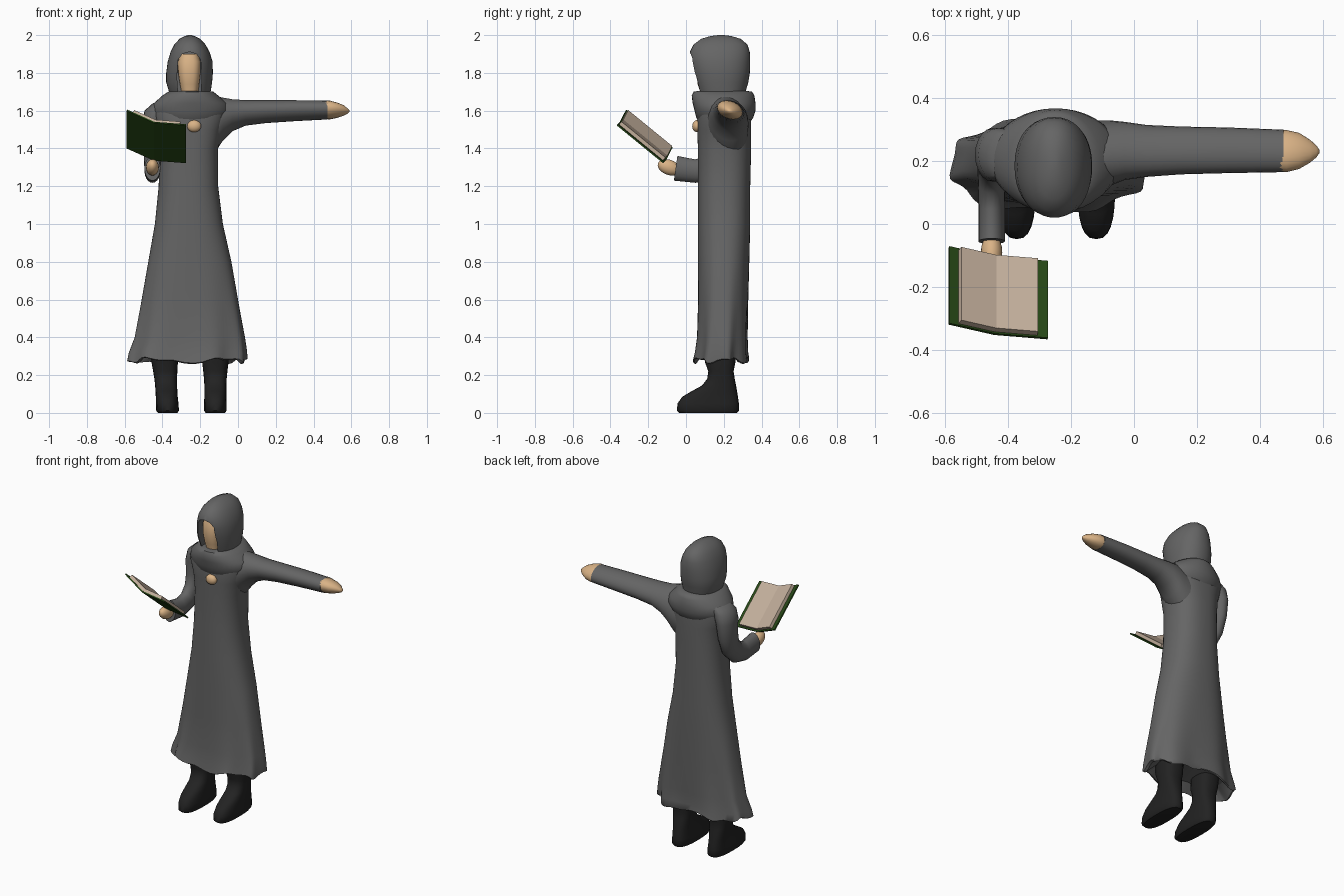
import bpy, bmesh, math
from mathutils import Vector


def material(name, rgb):
    m = bpy.data.materials.new(name)
    m.diffuse_color = (*rgb, 1)
    return m


GREY = material("robe grey", (0.13, 0.13, 0.13))
SKIN = material("skin", (0.70, 0.45, 0.24))
BLACK = material("boot black", (0.016, 0.016, 0.016))
GREEN = material("cover green", (0.02, 0.065, 0.008))
PAPER = material("paper", (0.56, 0.44, 0.34))


def finish(bm, name, mat, angle=50):
    bmesh.ops.recalc_face_normals(bm, faces=bm.faces)
    me = bpy.data.meshes.new(name)
    bm.to_mesh(me)
    bm.free()
    ob = bpy.data.objects.new(name, me)
    bpy.context.collection.objects.link(ob)
    me.materials.append(mat)
    if angle:
        bpy.ops.object.select_all(action='DESELECT')
        ob.select_set(True)
        bpy.context.view_layer.objects.active = ob
        bpy.ops.object.shade_smooth_by_angle(angle=math.radians(angle))
    return ob


def skin_rings(rings, name, mat, angle=50):
    """Bridge equal-length rings of points and cap both ends."""
    bm = bmesh.new()
    vs = [[bm.verts.new(p) for p in r] for r in rings]
    n = len(vs[0])
    for a, b in zip(vs, vs[1:]):
        for i in range(n):
            j = (i + 1) % n
            bm.faces.new((a[i], a[j], b[j], b[i]))
    bm.faces.new(vs[0])
    bm.faces.new(vs[-1])
    return finish(bm, name, mat, angle)


def oval(lo_u, hi_u, lo_v, hi_v, n, power=2.0):
    """Superellipse filling a rectangle."""
    pts = []
    for i in range(n):
        c, s = math.cos(math.tau * i / n), math.sin(math.tau * i / n)
        e = 2 / power
        pts.append(((lo_u + hi_u) / 2 + (hi_u - lo_u) / 2 * math.copysign(abs(c) ** e, c),
                    (lo_v + hi_v) / 2 + (hi_v - lo_v) / 2 * math.copysign(abs(s) ** e, s)))
    return pts


def stack_z(name, rows, mat, n=32, power=2.0, wobble=None):
    """Loft along z from rows (z, x0, x1, y0, y1)."""
    rings = []
    for z, x0, x1, y0, y1 in rows:
        ring = [Vector((u, v, z)) for u, v in oval(x0, x1, y0, y1, n, power)]
        if wobble:
            ring = [wobble(p, math.tau * i / n) for i, p in enumerate(ring)]
        rings.append(ring)
    return skin_rings(rings, name, mat)


def stack_x(name, rows, mat, n=20, shear=0.0):
    """Loft along x from rows (x, y0, y1, z0, z1)."""
    rings = [[Vector((x, u, v - shear * (u - 0.23))) for u, v in oval(y0, y1, z0, z1, n)]
             for x, y0, y1, z0, z1 in rows]
    return skin_rings(rings, name, mat)


def ball(name, loc, size, mat, tilt=0.0):
    bm = bmesh.new()
    bmesh.ops.create_uvsphere(bm, u_segments=20, v_segments=12, radius=1)
    ob = finish(bm, name, mat, 60)
    ob.location, ob.scale, ob.rotation_euler = loc, size, (tilt, 0, 0)
    return ob


# Robe with a flared, ragged hem
def ragged(p, a):
    k = max(0, 1 - (p.z - 0.27) / 0.45) ** 2
    p = p.copy()
    p.x += k * 0.008 * math.sin(9 * a)
    p.y += k * 0.010 * math.sin(7 * a + 1)
    p.z += max(0, 1 - (p.z - 0.27) / 0.1) * 0.012 * (math.sin(5 * a) + math.sin(11 * a + 2) * 0.6)
    return p


stack_z("robe", [
    (0.33, -0.50, -0.04, 0.09, 0.29), (0.275, -0.57, 0.03, 0.05, 0.325),
    (0.28, -0.582, 0.045, 0.042, 0.33), (0.32, -0.575, 0.045, 0.05, 0.325),
    (0.40, -0.545, 0.035, 0.06, 0.325), (0.60, -0.51, 0.0, 0.063, 0.33),
    (0.80, -0.475, -0.035, 0.063, 0.335), (1.00, -0.44, -0.08, 0.063, 0.34),
    (1.20, -0.42, -0.105, 0.063, 0.34), (1.40, -0.415, -0.105, 0.063, 0.345),
    (1.50, -0.425, -0.085, 0.06, 0.345), (1.58, -0.45, -0.06, 0.06, 0.345),
    (1.65, -0.43, -0.07, 0.07, 0.34), (1.69, -0.36, -0.14, 0.10, 0.32)],
    GREY, 64, 2.4, ragged)

# Draped cowl around the neck
stack_z("cowl", [
    (1.53, -0.41, -0.09, 0.08, 0.33), (1.56, -0.44, -0.06, 0.055, 0.355),
    (1.60, -0.46, -0.04, 0.045, 0.368), (1.64, -0.445, -0.055, 0.035, 0.368),
    (1.68, -0.40, -0.105, 0.03, 0.362), (1.70, -0.37, -0.13, 0.04, 0.35),
    (1.705, -0.34, -0.16, 0.07, 0.32)], GREY, 40)

# Hood, with an arched opening cut in the front
hood = stack_z("hood", [
    (1.66, -0.35, -0.15, 0.08, 0.31), (1.70, -0.365, -0.145, 0.06, 0.315),
    (1.75, -0.38, -0.137, 0.045, 0.33), (1.80, -0.38, -0.133, 0.03, 0.338),
    (1.86, -0.372, -0.135, 0.02, 0.34), (1.91, -0.357, -0.15, 0.02, 0.338),
    (1.95, -0.337, -0.172, 0.04, 0.325), (1.98, -0.31, -0.20, 0.08, 0.29),
    (1.995, -0.28, -0.23, 0.13, 0.24), (2.0, -0.265, -0.245, 0.17, 0.20)], GREY, 40, 2.2)
arch = [(-0.315, 1.66), (-0.20, 1.66), (-0.192, 1.78), (-0.198, 1.87), (-0.22, 1.90),
        (-0.257, 1.912), (-0.295, 1.90), (-0.317, 1.87), (-0.323, 1.78)]
cutter = skin_rings([[Vector((x, y, z)) for x, z in arch] for y in (-0.1, 0.12)],
                    "hood_cutter", GREY, 0)
cutter.hide_render = True
cutter.hide_set(True)
cut = hood.modifiers.new("opening", 'BOOLEAN')
cut.operation, cut.object, cut.solver = 'DIFFERENCE', cutter, 'EXACT'

# Face and neck inside the hood
stack_z("face", [
    (1.64, -0.295, -0.215, 0.075, 0.20), (1.70, -0.30, -0.21, 0.075, 0.20),
    (1.74, -0.308, -0.205, 0.062, 0.20), (1.80, -0.317, -0.198, 0.055, 0.20),
    (1.86, -0.318, -0.197, 0.058, 0.20), (1.90, -0.305, -0.21, 0.075, 0.20)], SKIN, 24, 2.6)

# Outstretched arm and hand
stack_x("outstretched_sleeve", [
    (-0.20, 0.10, 0.33, 1.33, 1.67), (-0.12, 0.11, 0.33, 1.38, 1.675),
    (-0.08, 0.12, 0.33, 1.44, 1.668), (-0.03, 0.14, 0.325, 1.492, 1.66),
    (0.04, 0.15, 0.315, 1.522, 1.655), (0.15, 0.158, 0.31, 1.536, 1.655),
    (0.30, 0.162, 0.307, 1.546, 1.655), (0.475, 0.165, 0.30, 1.555, 1.652)],
    GREY, 24, 0.15)
stack_x("outstretched_hand", [
    (0.46, 0.168, 0.297, 1.558, 1.650), (0.485, 0.165, 0.299, 1.556, 1.652),
    (0.525, 0.175, 0.29, 1.564, 1.642), (0.56, 0.195, 0.268, 1.575, 1.628),
    (0.58, 0.212, 0.25, 1.585, 1.612), (0.59, 0.226, 0.236, 1.594, 1.602)],
    SKIN, 20, 0.2)

# Bent arm: rings follow a path of (x, y, z, half width, half height)
path = [(-0.38, 0.22, 1.64, 0.07, 0.08), (-0.43, 0.22, 1.60, 0.065, 0.085),
        (-0.45, 0.22, 1.54, 0.056, 0.085), (-0.453, 0.215, 1.44, 0.05, 0.075),
        (-0.453, 0.19, 1.36, 0.046, 0.07), (-0.453, 0.13, 1.30, 0.043, 0.065),
        (-0.453, 0.05, 1.28, 0.042, 0.062), (-0.453, -0.055, 1.295, 0.042, 0.066)]
rings = []
for i, (x, y, z, w, h) in enumerate(path):
    a, b = path[max(i - 1, 0)], path[min(i + 1, len(path) - 1)]
    d = Vector((0, b[1] - a[1], b[2] - a[2])).normalized()
    side = Vector((1, 0, 0))
    up = d.cross(side)
    rings.append([Vector((x, y, z)) + side * u + up * v for u, v in oval(-w, w, -h, h, 20)])
skin_rings(rings, "bent_sleeve", GREY)
ball("book_hand", (-0.453, -0.09, 1.30), (0.034, 0.062, 0.04), SKIN, -0.35)

# Round clasp on the chest
ball("clasp", (-0.232, 0.058, 1.518), (0.037, 0.025, 0.032), SKIN)


# Open book: two covers with page blocks, meeting at the spine
def slab(name, corner, a, b, depth, mat):
    n = a.cross(b).normalized()
    n = n if n.z > 0 else -n
    base = [corner, corner + a, corner + a + b, corner + b]
    return skin_rings([base, [p + n * depth for p in base]], name, mat, 0)


spine = Vector((-0.445, -0.108, 1.335))
length = Vector((0, -0.245, 0.20))
for side, edge in (("left", (-0.59, -0.075, 1.40)), ("right", (-0.275, -0.122, 1.322))):
    across = Vector(edge) - spine
    slab(side + "_cover", spine, across, length, 0.008, GREEN)
    lift = across.cross(length).normalized() * 0.006
    lift = lift if lift.z > 0 else -lift
    slab(side + "_pages", spine + across * 0.015 + length * 0.03 + lift,
         across * 0.79, length * 0.95, 0.022, PAPER)

# Boots: rows narrow from the sole to the ankle, then widen to the cuff
for side, cx, lean in (("left", -0.12, 0.0), ("right", -0.372, -0.012)):
    rows = [(0.0, 0.052, -0.035, 0.27), (0.012, 0.06, -0.048, 0.28), (0.05, 0.06, -0.045, 0.28),
            (0.085, 0.058, -0.02, 0.275), (0.115, 0.058, 0.03, 0.27), (0.145, 0.058, 0.085, 0.265),
            (0.18, 0.06, 0.112, 0.258), (0.22, 0.064, 0.118, 0.252), (0.27, 0.07, 0.10, 0.262),
            (0.36, 0.072, 0.10, 0.265)]
    stack_z(side + "_boot", [(z, cx - w + lean * z / 0.2, cx + w + lean * z / 0.2, y0, y1)
                             for z, w, y0, y1 in rows], BLACK, 24, 2.6)
